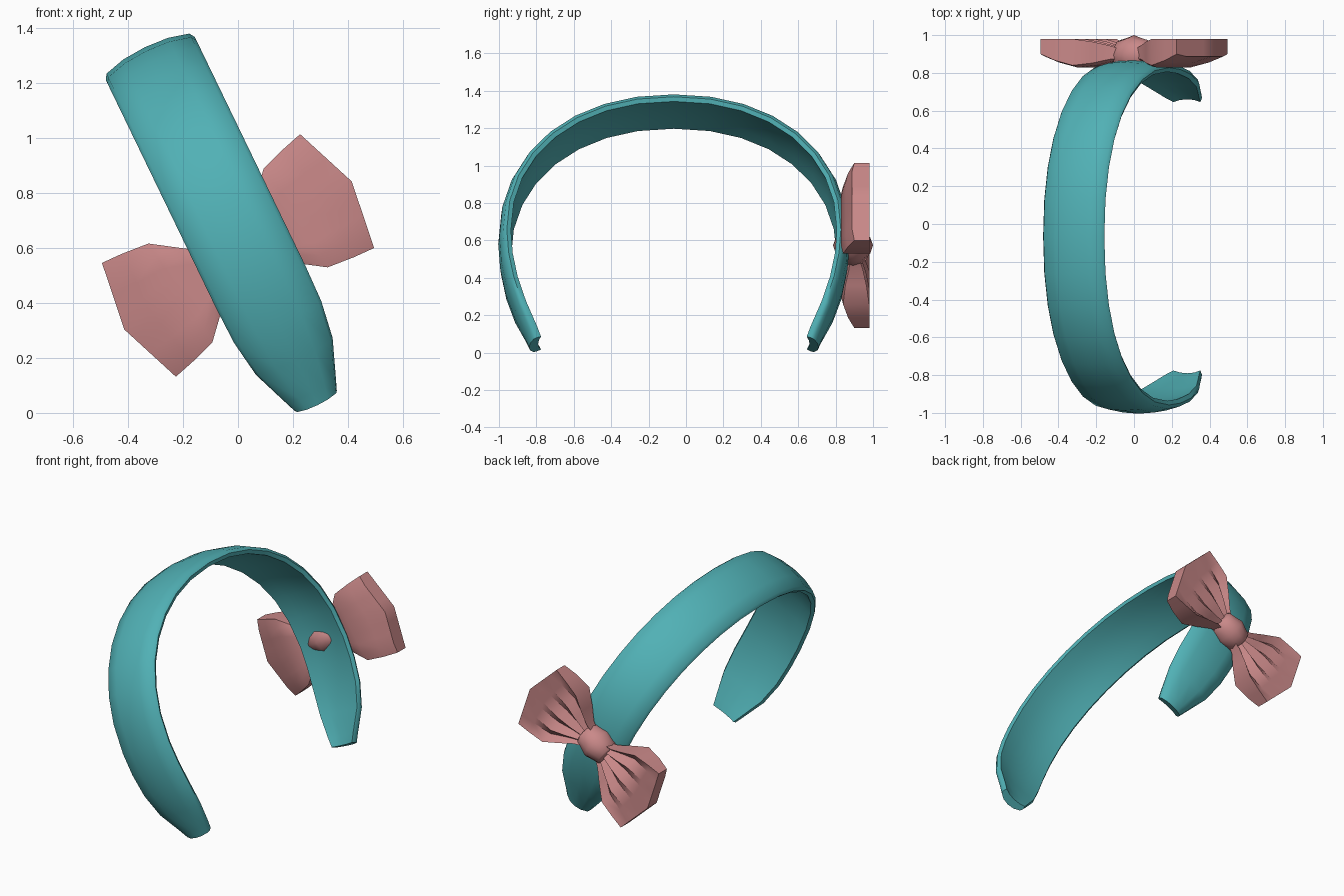
import bpy, bmesh, math
from mathutils import Vector

if "Cube" in bpy.data.objects:
    bpy.data.objects.remove(bpy.data.objects["Cube"])


def material(name, rgb):
    m = bpy.data.materials.new(name)
    m.diffuse_color = (*rgb, 1)
    m.use_nodes = True
    m.node_tree.nodes["Principled BSDF"].inputs["Base Color"].default_value = m.diffuse_color
    return m


teal = material("teal", (0.082, 0.44, 0.465))
pink = material("dusty pink", (0.59, 0.25, 0.25))


def loft(name, rings, mat, angle, strip_caps=False):
    """Skin a list of equal-length closed rings and close both ends."""
    bm = bmesh.new()
    vs = [[bm.verts.new(p) for p in r] for r in rings]
    n = len(rings[0])
    for a, b in zip(vs, vs[1:]):
        for i in range(n):
            j = (i + 1) % n
            bm.faces.new((a[i], a[j], b[j], b[i]))
    for r in (vs[0], vs[-1]):
        if strip_caps:
            for i in range(n // 2 - 1):
                bm.faces.new((r[i], r[i + 1], r[n - 2 - i], r[n - 1 - i]))
        else:
            bm.faces.new(r)
    bmesh.ops.recalc_face_normals(bm, faces=bm.faces)
    me = bpy.data.meshes.new(name)
    bm.to_mesh(me)
    bm.free()
    me.materials.append(mat)
    ob = bpy.data.objects.new(name, me)
    bpy.context.collection.objects.link(ob)
    bpy.ops.object.select_all(action='DESELECT')
    ob.select_set(True)
    bpy.context.view_layer.objects.active = ob
    bpy.ops.object.shade_smooth_by_angle(angle=math.radians(angle))
    return ob


# Headband: tilted arch path (height along tilt, sideways), mirrored about its middle
tilt = math.radians(25.8)
up = Vector((-math.sin(tilt), 0, math.cos(tilt)))
across = Vector((math.cos(tilt), 0, math.sin(tilt)))
base = Vector((0.285, -0.065, 0.04))
half = [(0, 0.742, 0.085), (0.05, 0.762, 0.105), (0.18, 0.822, 0.155),
        (0.32, 0.868, 0.176), (0.46, 0.895, 0.18)]        # height, sideways, half width
for k in range(9):
    t = math.pi / 2 * k / 8
    half.append((0.6 + 0.8 * math.sin(t) ** 0.93,
                 0.905 * max(math.cos(t), 0) ** 0.93 if k < 8 else 0, 0.18))
path = half + [(s, -d, w) for s, d, w in half[-2::-1]]
section = [(-1, -0.012), (-0.93, 0.008), (-0.5, 0.028), (0, 0.034), (0.5, 0.028),
           (0.93, 0.008), (1, -0.012), (0.93, -0.034), (0.5, -0.022), (0, -0.018),
           (-0.5, -0.022), (-0.93, -0.034)]
rings = []
for i, (s, d, w) in enumerate(path):
    p, q = path[max(i - 1, 0)], path[min(i + 1, len(path) - 1)]
    tan = Vector((q[0] - p[0], q[1] - p[1])).normalized()
    ns, nd = -tan.y, tan.x                                 # outward normal
    rings.append([base + up * (s + ns * n) + Vector((0, d + nd * n, 0)) + across * (c * w)
                  for c, n in section])
loft("headband", rings, teal, 50)

# Bow frame: long axis and cross axis in the upright plane behind the band
ang = math.radians(33)
along = Vector((math.cos(ang), 0, math.sin(ang)))
cross = Vector((-math.sin(ang), 0, math.cos(ang)))
centre = Vector((0, 0, 0.573))


def bow_point(a, b, y):
    return centre + along * a + cross * b + Vector((0, y, 0))


# Bow wings: distance, half width, front y, back y, pleat depth, tip bulge
stations = [(0.04, 0.055, 0.865, 0.925, 0.010, 0), (0.10, 0.085, 0.860, 0.945, 0.026, 0),
            (0.17, 0.145, 0.840, 0.965, 0.040, 0), (0.25, 0.214, 0.828, 0.980, 0.040, 0),
            (0.35, 0.235, 0.855, 0.980, 0.022, 0.03), (0.43, 0.247, 0.888, 0.980, 0.0, 0.064)]
cols = [-1, -0.75, -0.5, -0.25, 0, 0.25, 0.5, 0.75, 1]
for name, side in (("bow_wing_upper", 1), ("bow_wing_lower", -1)):
    rings = []
    for a, w, front, back, pleat, bulge in stations:
        ring = [bow_point(side * (a + bulge * (1 - abs(c))), c * w, back - pleat * (k % 2))
                for k, c in enumerate(cols)]
        ring += [bow_point(side * (a + bulge * (1 - abs(c))), c * w,
                           front + (0.012 if abs(c) == 1 else 0)) for c in reversed(cols)]
        rings.append(ring)
    loft(name, rings, pink, 50, strip_caps=True)

# Bow knot: a pinched wrap around the long axis
rings = []
for a, r in ((-0.095, 0.6), (-0.085, 0.76), (-0.045, 0.86), (0, 1),
             (0.045, 0.86), (0.085, 0.76), (0.095, 0.6)):
    rings.append([bow_point(a, 0.098 * r * math.cos(math.tau * k / 12),
                            0.893 + 0.107 * r * math.sin(math.tau * k / 12))
                  for k in range(12)])
loft("bow_knot", rings, pink, 60)
